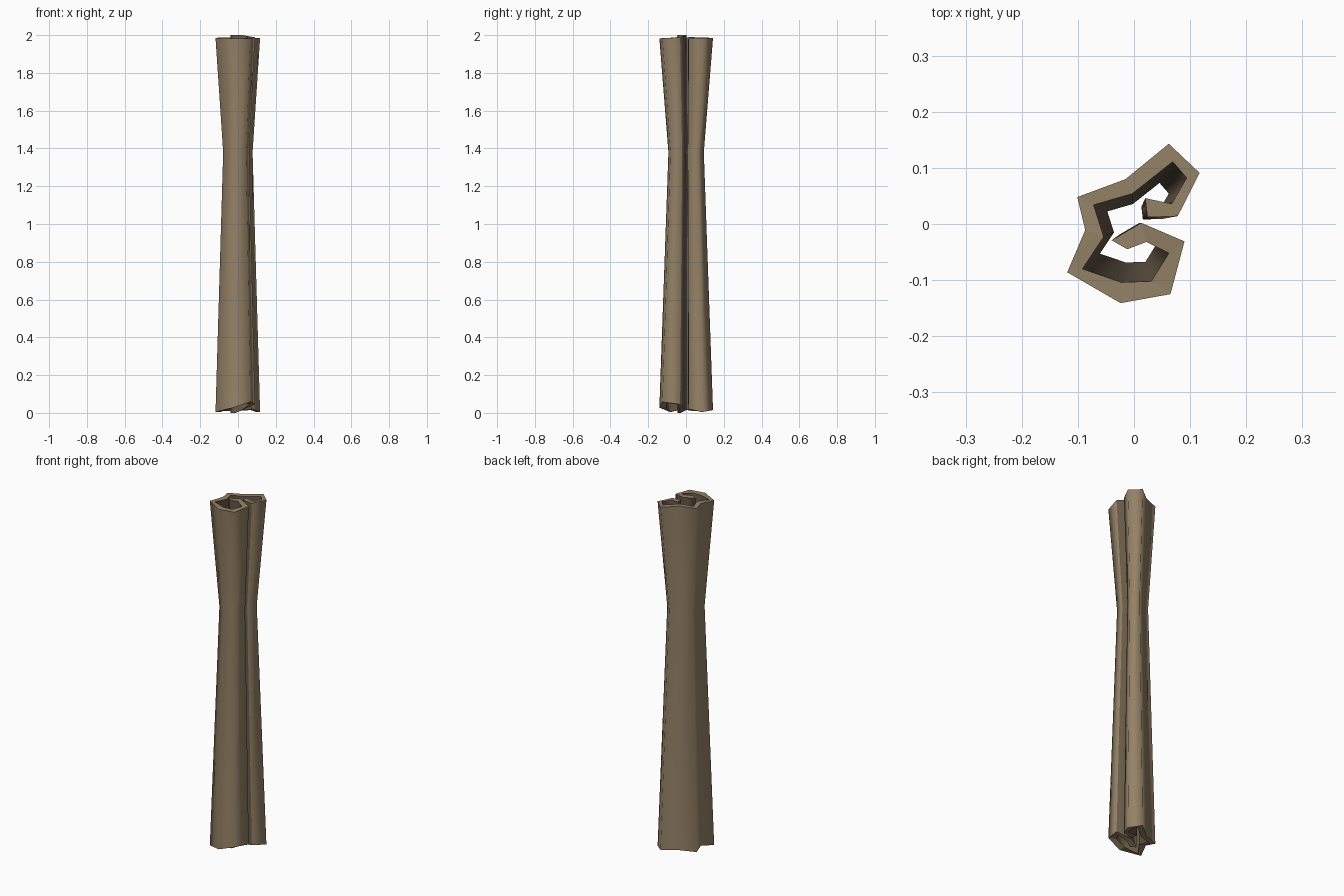
import bpy, bmesh

if "Cube" in bpy.data.objects:
    bpy.data.objects.remove(bpy.data.objects["Cube"])

# Curled bark cross-section, tip to tip: outer x, y, inner x, y, bottom z, top z
STATIONS = [
    (0.024, 0.012, 0.020, 0.046, 0.015, 1.990),
    (0.078, 0.014, 0.067, 0.036, 0.020, 1.985),
    (0.117, 0.091, 0.094, 0.082, 0.005, 1.985),
    (0.062, 0.143, 0.069, 0.111, 0.015, 1.985),
    (-0.015, 0.080, -0.003, 0.054, 0.010, 1.988),
    (-0.101, 0.048, -0.072, 0.034, 0.010, 1.985),
    (-0.087, -0.011, -0.054, -0.023, 0.020, 1.988),
    (-0.119, -0.086, -0.092, -0.080, 0.005, 1.985),
    (-0.024, -0.141, -0.022, -0.104, 0.028, 1.983),
    (0.065, -0.125, 0.031, -0.102, 0.058, 1.983),
    (0.090, -0.031, 0.062, -0.052, 0.045, 1.988),
    (0.013, 0.002, 0.022, -0.032, 0.015, 2.000),
    (-0.040, -0.029, -0.012, -0.045, 0.000, 2.000),
]
WAIST_Z, WAIST_SCALE = 1.38, 0.66

bark = bpy.data.materials.new("bark brown")
bark.diffuse_color = (0.30, 0.225, 0.135, 1)
bark.use_nodes = True
bark.node_tree.nodes["Principled BSDF"].inputs["Base Color"].default_value = bark.diffuse_color
hollow = bpy.data.materials.new("hollow dark brown")
hollow.diffuse_color = (0.135, 0.10, 0.065, 1)
hollow.use_nodes = True
hollow.node_tree.nodes["Principled BSDF"].inputs["Base Color"].default_value = hollow.diffuse_color

bm = bmesh.new()


def ring(scale, height):
    """One closed outline: along the outside, then back along the inside."""
    out = [bm.verts.new((s[0] * scale, s[1] * scale, height(s))) for s in STATIONS]
    inn = [bm.verts.new((s[2] * scale, s[3] * scale, height(s))) for s in STATIONS]
    return out + inn[::-1]


# Ragged bottom, narrow waist, ragged flared top
rings = [ring(1, lambda s: s[4]),
         ring(WAIST_SCALE, lambda s: WAIST_Z),
         ring(1, lambda s: s[5])]

# Walls, softly shaded; the inside and the curled-in lips are dark
n = len(rings[0])
for low, high in zip(rings, rings[1:]):
    for i in range(n):
        j = (i + 1) % n
        wall = bm.faces.new((low[i], low[j], high[j], high[i]))
        wall.smooth = True
        wall.material_index = 0 if 1 <= i <= 9 else 1

# Flat cut rims at both ends, with sharp borders
for r in (rings[0], rings[-1]):
    for i in range(len(STATIONS) - 1):
        bm.faces.new((r[i], r[i + 1], r[n - 2 - i], r[n - 1 - i]))
    for i in range(n):
        bm.edges.get((r[i], r[(i + 1) % n])).smooth = False

bmesh.ops.recalc_face_normals(bm, faces=bm.faces)
mesh = bpy.data.meshes.new("hollow_trunk")
bm.to_mesh(mesh)
bm.free()
mesh.materials.append(bark)
mesh.materials.append(hollow)
trunk = bpy.data.objects.new("hollow_trunk", mesh)
bpy.context.collection.objects.link(trunk)
